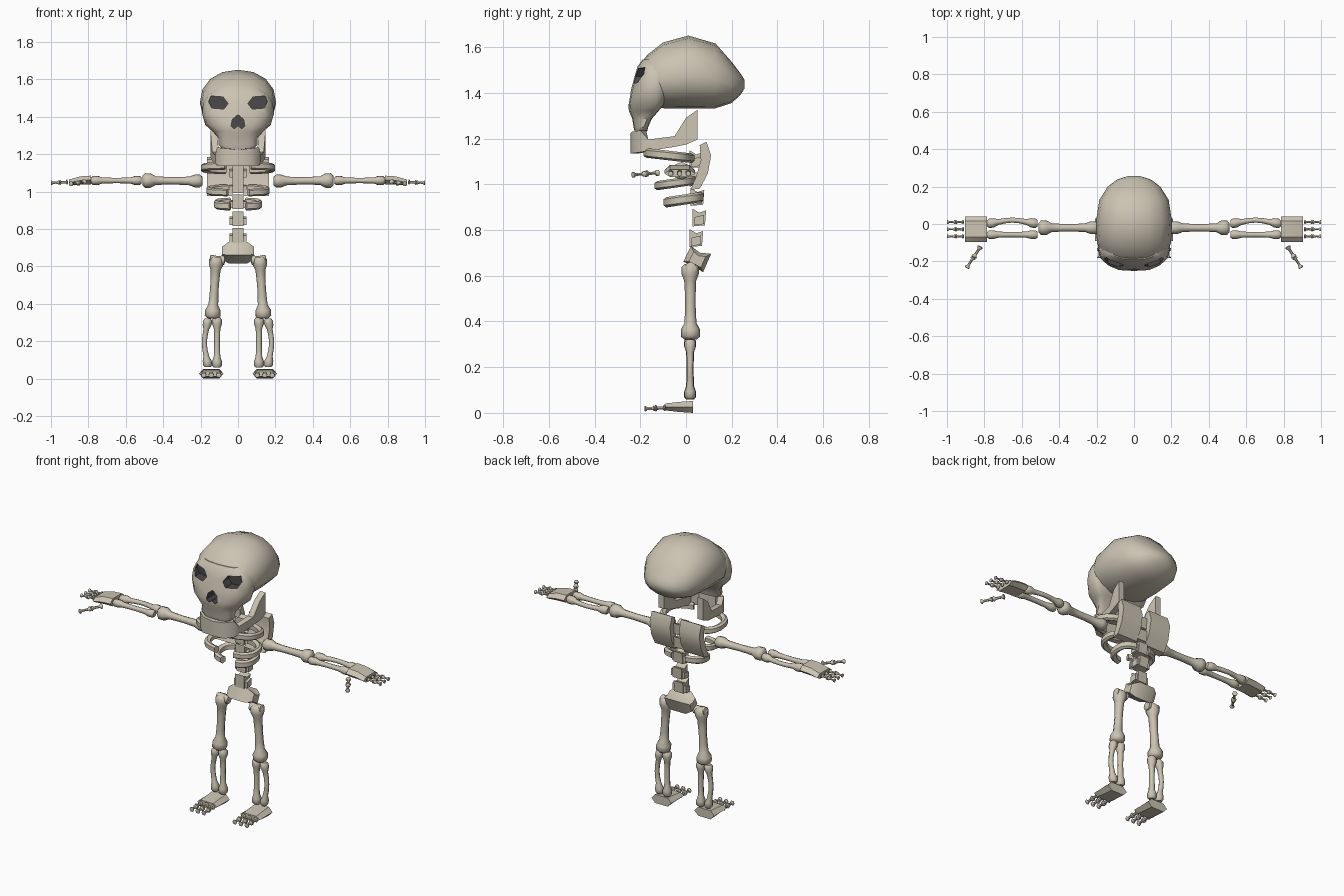
import bpy, bmesh, math
from mathutils import Vector as V

if "Cube" in bpy.data.objects:
    bpy.data.objects.remove(bpy.data.objects["Cube"])


def material(name, col):
    m = bpy.data.materials.new(name)
    m.diffuse_color = (*col, 1)
    m.use_nodes = True
    m.node_tree.nodes["Principled BSDF"].inputs["Base Color"].default_value = m.diffuse_color
    return m


BONE = material("bone", (0.60, 0.55, 0.45))
DARK = material("dark_socket", (0.07, 0.065, 0.065))


def loft(name, rings, angle=40, slot=0):
    """Skin a list of equal-length point rings and cap both ends."""
    bm = bmesh.new()
    rows = [[bm.verts.new(p) for p in ring] for ring in rings]
    n = len(rows[0])
    for a, b in zip(rows, rows[1:]):
        for i in range(n):
            j = (i + 1) % n
            bm.faces.new((a[i], a[j], b[j], b[i]))
    bm.faces.new(rows[0])
    bm.faces.new(rows[-1])
    bmesh.ops.recalc_face_normals(bm, faces=bm.faces)
    for f in bm.faces:
        f.material_index = slot
    me = bpy.data.meshes.new(name)
    bm.to_mesh(me)
    bm.free()
    ob = bpy.data.objects.new(name, me)
    bpy.context.collection.objects.link(ob)
    me.materials.append(BONE)
    me.materials.append(DARK)
    if angle:
        smooth(ob, angle)
    return ob


def smooth(ob, angle):
    bpy.ops.object.select_all(action='DESELECT')
    ob.select_set(True)
    bpy.context.view_layer.objects.active = ob
    bpy.ops.object.shade_smooth_by_angle(angle=math.radians(angle))


def oval(n, p=1.0):
    """Unit superellipse points."""
    pts = []
    for i in range(n):
        t = 2 * math.pi * i / n
        c, s = math.cos(t), math.sin(t)
        pts.append((math.copysign(abs(c) ** p, c), math.copysign(abs(s) ** p, s)))
    return pts


def bone(name, a, b, R, r, bend=(0, 0, 0), n=8, R2=None):
    """Long bone: knobbed ends, thin shaft, optional bow."""
    a, b, bend = V(a), V(b), V(bend)
    R2 = R2 or R
    d = (b - a).normalized()
    u = d.cross(V((0, 1, 0)) if abs(d.y) < 0.7 else V((0, 0, 1))).normalized()
    w = d.cross(u)
    prof = [(0, .65 * R), (.04, R), (.13, R), (.22, r * 1.1), (.36, r), (.5, r * .95),
            (.64, r), (.78, r * 1.1), (.87, R2), (.96, R2), (1, .65 * R2)]
    rings = []
    for t, q in prof:
        c = a.lerp(b, t) + bend * math.sin(math.pi * t) ** 2
        rings.append([c + u * x * q + w * y * q for x, y in oval(n)])
    return loft(name, rings, 50)


def digit(name, a, b, R):
    """Two small phalanges in a row."""
    m = V(a).lerp(V(b), .5)
    bone(name + "_base", a, m, R, R * .5, n=6)
    bone(name + "_tip", m, b, R * .9, R * .45, n=6)


def prism(name, prof, x0, x1, angle=35):
    return loft(name, [[(x, y, z) for y, z in prof] for x in (x0, x1)], angle)


# skull: braincase lofted back to front (y, half width, top, bottom)
rings = []
for y, hw, zt, zb in [(.257, .03, 1.46, 1.425), (.238, .09, 1.49, 1.395), (.2, .14, 1.54, 1.36),
                      (.13, .185, 1.62, 1.337), (.01, .204, 1.655, 1.335), (-.1, .198, 1.625, 1.337),
                      (-.17, .165, 1.57, 1.36), (-.2, .125, 1.53, 1.42)]:
    zc = zb + (zt - zb) * .45
    rings.append([(hw * c, y, zc + s * ((zt - zc) if s > 0 else (zc - zb))) for c, s in oval(16, .93)])
skull = loft("skull_braincase", rings, 40)

# face lofted upward (z, half width, front y, back y)
rings = []
for z, hw, yf, yb in [(1.235, .085, -.225, -.17), (1.255, .105, -.23, -.165), (1.29, .105, -.235, -.15),
                      (1.325, .135, -.25, -.12), (1.36, .175, -.253, -.09), (1.42, .192, -.24, -.06),
                      (1.475, .187, -.225, -.05), (1.52, .165, -.212, -.05), (1.55, .125, -.19, -.05)]:
    yc = min(-.13, yb - .02)
    rings.append([(hw * c, yc + s * ((yb - yc) if s > 0 else (yc - yf)), z) for c, s in oval(16, .78)])
face = loft("skull_face", rings, 40)

# eye sockets and nose opening, cut through face and braincase
eye = [(.053, 1.475), (.08, 1.51), (.145, 1.515), (.157, 1.485), (.14, 1.45), (.075, 1.445)]
nose = [(0, 1.415), (.03, 1.39), (.037, 1.355), (.02, 1.34), (0, 1.355),
        (-.02, 1.34), (-.037, 1.355), (-.03, 1.39)]
holes = [("right_eye", eye), ("left_eye", [(-x, z) for x, z in eye]), ("nose", nose)]
for nm, shape in holes:
    cutter = loft(nm + "_cutter", [[(x, y, z) for x, z in shape] for y in (-.35, -.165)], 0, 1)
    cutter.hide_render = True
    for ob in (skull, face):
        mod = ob.modifiers.new("cut", 'BOOLEAN')
        mod.operation = 'DIFFERENCE'
        mod.solver = 'EXACT'
        mod.object = cutter
        bpy.context.view_layer.objects.active = ob
        bpy.ops.object.modifier_apply(modifier=mod.name)
    bpy.data.objects.remove(cutter)
for ob in (skull, face):
    smooth(ob, 40)

# lower jaw: U-shaped band (x, y, bottom, top)
half = [(.148, .05, 1.20, 1.33), (.145, 0, 1.178, 1.295), (.137, -.05, 1.168, 1.215),
        (.122, -.165, 1.15, 1.20), (.112, -.2, 1.145, 1.24), (.07, -.235, 1.14, 1.235)]
full = half + [(0, -.242, 1.14, 1.228)] + [(-x, y, a, b) for x, y, a, b in reversed(half)]
rings = []
for x, y, a, b in full:
    inn = V((-x, -.08 - y if y < -.17 else 0, 0)).normalized() * .035
    rings.append([(x, y, a), (x, y, b), (x + inn.x, y + inn.y, b), (x + inn.x, y + inn.y, a)])
loft("lower_jaw", rings, 35)

# spine blocks with a spur at the back
for i, (y, z) in enumerate([(.045, .77), (.058, .86), (.05, .95), (.045, 1.035), (.045, 1.115)]):
    prism("vertebra_%d" % i, [(y - .03, z + .038), (y, z + .02), (y + .03, z + .03),
                              (y + .025, z - .035), (y - .03, z - .04)], -.03, .03)
    for s in (1, -1):
        prism("vertebra_wing_%d" % i, [(y - .02, z), (y + .02, z + .01), (y + .02, z - .03),
                                       (y - .02, z - .035)], s * .028, s * .045)

# pelvis
loft("pelvis", [[(x, .05 + (y - .05) * k, .67 + (z - .67) * k) for y, z in
                 [(-.012, .665), (.022, .735), (.06, .705), (.11, .70), (.075, .62), (.015, .655)]]
                for x, k in [(-.085, .6), (-.05, 1), (.05, 1), (.085, .6)]], 35)

# ribs: (name, width, centre y, depth, z, front rise, height)
ribs = [("collar_rib", .2, -.075, .115, 1.13, .012, .042), ("middle_rib", .17, -.045, .095, 1.01, -.012, .04),
        ("lower_rib", .13, -.01, .09, .937, -.012, .045)]

for s, side in ((1, "right"), (-1, "left")):
    for nm, rx, yc, ry, z, rise, h in ribs:
        rings = []
        for i in range(10):
            t = math.radians(75 - i * 150 / 9)
            c, q = math.cos(t) ** .75, math.copysign(abs(math.sin(t)) ** .8, math.sin(t))
            zz, hh = z - q * rise, h / 2
            rings.append([(s * (rx - k) * c, yc + (ry - k) * q, zz + e)
                          for k, e in ((0, -hh * .6), (0, hh * .6), (.012, hh), (.03, hh * .6),
                                       (.03, -hh * .6), (.012, -hh))])
        loft(side + "_" + nm, rings, 40)

    # shoulder blade
    prism(side + "_shoulder_blade", [(.02, .98), (.06, .985), (.095, 1.05), (.11, 1.13), (.09, 1.19),
                                     (.06, 1.175), (.065, 1.11), (.045, 1.04)], s * .03, s * .165, 40)

    # arm
    bone(side + "_upper_arm", (s * .19, -.02, 1.06), (s * .51, -.02, 1.063), .034, .021, R2=.039)
    bone(side + "_forearm_front", (s * .515, -.057, 1.063), (s * .785, -.057, 1.063), .023, .015)
    bone(side + "_forearm_back", (s * .515, .003, 1.063), (s * .785, .003, 1.063), .025, .014,
         bend=(0, .018, 0))

    # hand, fingers and thumb
    loft(side + "_palm", [[(s * x, y, z + dz) for y, dz in
                           ((-.095, 0), (-.07, h), (.015, h), (.04, 0), (.015, -h), (-.07, -h))]
                          for x, z, h in ((.785, 1.066, .023), (.845, 1.063, .022), (.903, 1.052, .016))], 35)
    for i, y in enumerate((.01, -.028, -.066)):
        digit("%s_finger_%d" % (side, i), (s * .91, y, 1.055), (s * 1.0, y, 1.05), .013)
    digit(side + "_thumb", (s * .82, -.12, 1.055), (s * .895, -.235, 1.045), .015)

    # leg
    bone(side + "_thigh", (s * .115, .018, .655), (s * .137, .02, .325), .038, .024, R2=.042)
    bone(side + "_thigh_head", (s * .07, .02, .635), (s * .15, .02, .64), .025, .023)
    bone(side + "_shin_inner", (s * .112, .018, .33), (s * .112, .018, .062), .026, .016)
    bone(side + "_shin_outer", (s * .162, .018, .325), (s * .162, .018, .065), .024, .014,
         bend=(s * .018, 0, 0))

    # foot and toes
    loft(side + "_foot", [[(s * (.143 + x), y, .03 + dz * h) for x, dz in
                           ((-.066, 0), (-.042, 1), (.042, 1), (.066, 0), (.042, -1), (-.042, -1))]
                          for y, h in ((.03, .026), (-.03, .022), (-.09, .015))], 35)
    for i, x in enumerate((.103, .143, .183)):
        digit("%s_toe_%d" % (side, i), (s * x, -.09, .026), (s * x, -.182, .022), .016)

# set the foot soles on the ground
low = min(v.co.z for o in bpy.data.objects for v in o.data.vertices)
for o in bpy.data.objects:
    o.location.z -= low
